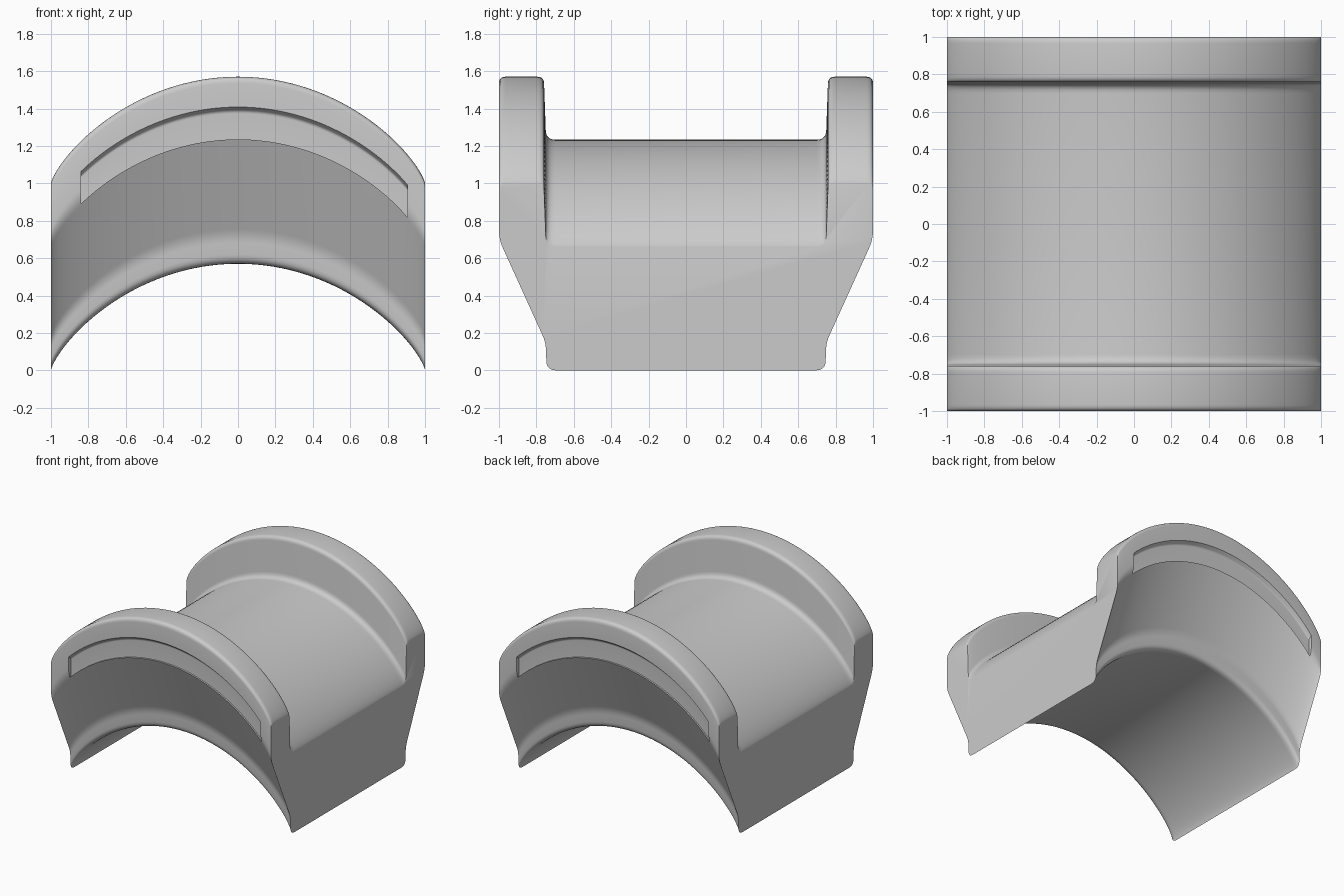
import bpy, bmesh, math
from mathutils import Vector

if "Cube" in bpy.data.objects:
    bpy.data.objects.remove(bpy.data.objects["Cube"])


def arch(x):
    """Height of the arch at x: steep at the feet, flat at the crown."""
    return 0.57 * max(0.0, 1 - x * x) ** 0.76


def rounded(points, steps=5):
    """Closed (y, z) outline from (y, z, radius) corners."""
    out = []
    n = len(points)
    for i, (y, z, r) in enumerate(points):
        p = Vector((y, z))
        if r == 0:
            out.append(p)
            continue
        a = p + (Vector(points[i - 1][:2]) - p).normalized() * r
        b = p + (Vector(points[(i + 1) % n][:2]) - p).normalized() * r
        for k in range(steps + 1):
            t = k / steps
            out.append(a * (1 - t) ** 2 + p * 2 * t * (1 - t) + b * t * t)
    return out


def sweep(name, outline, stations):
    """Sweep a (y, z) outline along x, following the arch."""
    bm = bmesh.new()
    rings = [[bm.verts.new((x, p.x, p.y + arch(x))) for p in outline] for x in stations]
    n = len(outline)
    for r, s in zip(rings, rings[1:]):
        for i in range(n):
            j = (i + 1) % n
            bm.faces.new((r[i], r[j], s[j], s[i]))
    bm.faces.new(rings[0])
    bm.faces.new(rings[-1])
    bmesh.ops.recalc_face_normals(bm, faces=bm.faces[:])
    mesh = bpy.data.meshes.new(name)
    bm.to_mesh(mesh)
    bm.free()
    ob = bpy.data.objects.new(name, mesh)
    bpy.context.collection.objects.link(ob)
    return ob


# Saddle cross-section: right half, mirrored to the left
half = [(0.745, 0, 0.05), (0.75, 0.15, 0.04), (1.0, 0.70, 0.05),
        (1.0, 1.0, 0.035), (0.76, 1.0, 0.035), (0.748, 0.663, 0.05)]
section = half + [(-y, z, r) for y, z, r in reversed(half)]
N = 64
stations = [math.sin(math.pi * (i / N - 0.5)) for i in range(N + 1)]
saddle = sweep("arched_saddle", rounded(section), stations)

# Shallow curved recess on each outer flange face
slot = [(-1.1, 0.665, 0), (-0.97, 0.665, 0), (-0.97, 0.815, 0.012),
        (-1.0, 0.838, 0), (-1.1, 0.838, 0)]
slot_x = [-0.84 + 1.745 * i / 48 for i in range(49)]
for k in range(2):
    cutter = sweep("recess_cutter", rounded(slot), slot_x)
    cutter.rotation_euler.z = k * math.pi
    cutter.hide_render = True
    mod = saddle.modifiers.new("recess", 'BOOLEAN')
    mod.operation = 'DIFFERENCE'
    mod.solver = 'EXACT'
    mod.object = cutter
    bpy.context.view_layer.update()
    bpy.context.view_layer.objects.active = saddle
    saddle.select_set(True)
    bpy.ops.object.modifier_apply(modifier=mod.name)
    bpy.data.objects.remove(cutter)

bpy.ops.object.select_all(action='DESELECT')
saddle.select_set(True)
bpy.context.view_layer.objects.active = saddle
bpy.ops.object.shade_smooth_by_angle(angle=math.radians(35))
